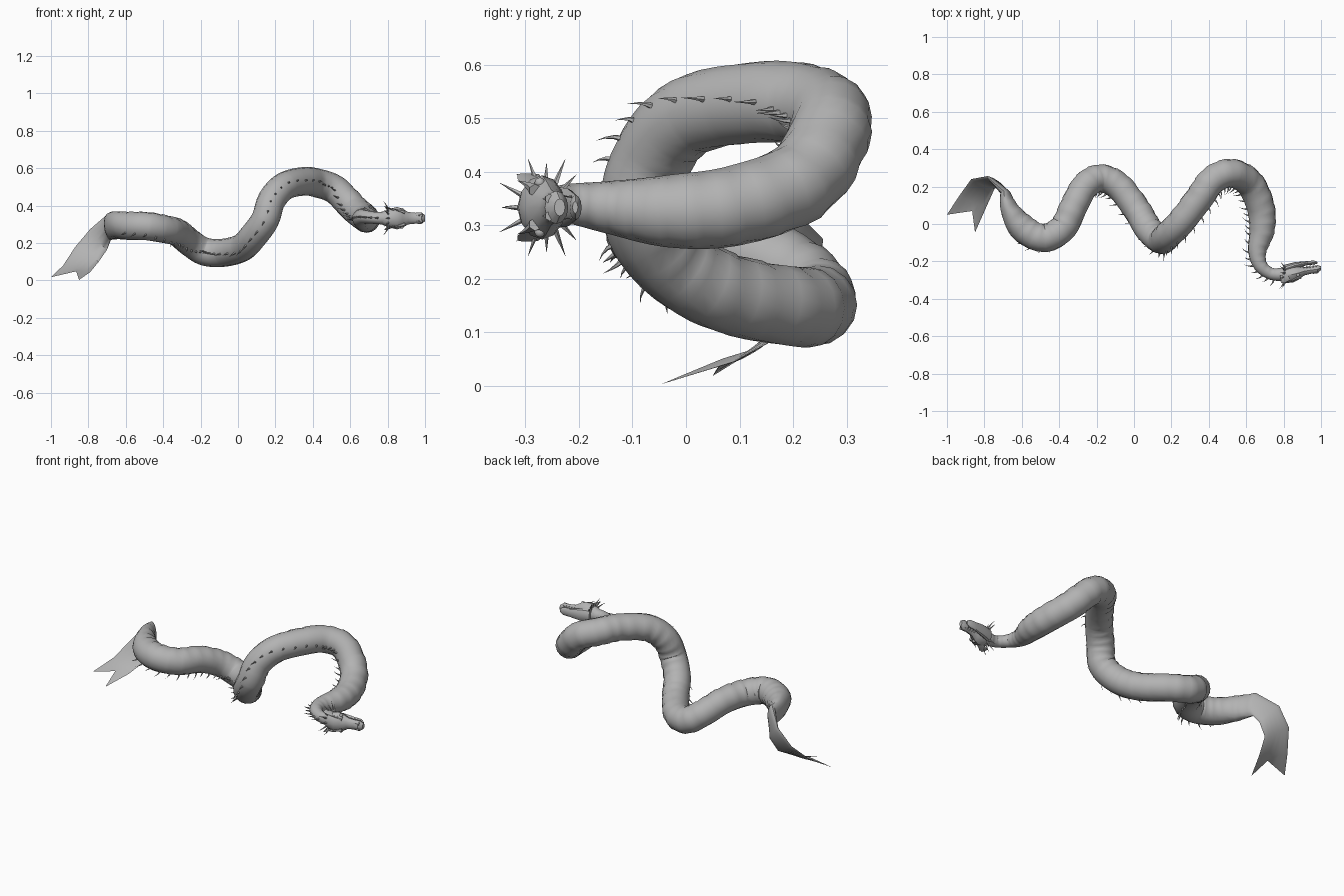
import bpy, bmesh, math
from mathutils import Vector as V

default_cube = bpy.data.objects.get("Cube")
if default_cube:
    bpy.data.objects.remove(default_cube)

# Single stone grey colour
grey = bpy.data.materials.new("stone_grey")
grey.use_nodes = True
colour = (0.45, 0.45, 0.45, 1)
grey.diffuse_color = colour
grey.node_tree.nodes["Principled BSDF"].inputs["Base Color"].default_value = colour


def finish(name, bm, angle=40):
    """Turn a bmesh into a named, shaded object."""
    bmesh.ops.recalc_face_normals(bm, faces=bm.faces)
    mesh = bpy.data.meshes.new(name)
    bm.to_mesh(mesh)
    bm.free()
    obj = bpy.data.objects.new(name, mesh)
    bpy.context.collection.objects.link(obj)
    mesh.materials.append(grey)
    bpy.ops.object.select_all(action="DESELECT")
    obj.select_set(True)
    bpy.context.view_layer.objects.active = obj
    bpy.ops.object.shade_smooth_by_angle(angle=math.radians(angle))


def ring(centre, up, side, sides=8, belly=1.0):
    """Oval section; belly scales the part that faces away from up."""
    points = []
    for i in range(sides):
        a = math.tau * i / sides
        scale = belly if math.cos(a) < -0.3 else 1
        points.append(centre + (up * math.cos(a) + side * math.sin(a)) * scale)
    return points


def build(name, tubes, angle=40, cap_start=True):
    """Skin one or more tubes, each a list of sections, into one object."""
    bm = bmesh.new()
    for rings in tubes:
        rows = [[bm.verts.new(p) for p in r] for r in rings]
        n = len(rows[0])
        for a, b in zip(rows, rows[1:]):
            for i in range(n):
                j = (i + 1) % n
                bm.faces.new((a[i], a[j], b[j], b[i]))
        if cap_start:
            bm.faces.new(rows[0])
        bm.faces.new(rows[-1])
    finish(name, bm, angle)


def spike(base, direction, lean, length, radius, sides=5):
    """Thorn that starts along direction and bends towards lean."""
    u = direction.cross(lean).normalized()
    w = direction.cross(u).normalized()
    rings = []
    for t in (0, 0.35, 0.7, 1):
        r = radius * (1.03 - t)
        centre = base + (direction * t + lean * t * t * 0.6) * length
        rings.append(ring(centre, u * r, w * r, sides))
    return rings


# Spine of the body from tail to head: x, y, z, radius
PATH = [
    (-.69, .17, .285, .07), (-.66, .07, .295, .075), (-.585, -.03, .293, .076),
    (-.48, -.075, .29, .076), (-.38, -.02, .272, .075), (-.32, .1, .255, .074),
    (-.26, .205, .205, .074), (-.18, .245, .155, .075), (-.08, .2, .148, .075),
    (.02, .07, .175, .075), (.08, -.03, .235, .075), (.145, -.085, .325, .075),
    (.18, -.06, .43, .075), (.25, .01, .505, .075), (.35, .14, .53, .076),
    (.42, .235, .522, .077), (.52, .272, .485, .077), (.62, .218, .385, .077),
    (.678, .09, .336, .075), (.685, -.03, .326, .068), (.66, -.14, .333, .05),
    (.675, -.22, .34, .037), (.73, -.265, .335, .032), (.79, -.27, .333, .036)]
LAST = len(PATH) - 1
NECK = LAST - 4


def along(u):
    """Smooth point on the path (Catmull-Rom), with radius as fourth value."""
    i = min(int(u), LAST - 1)
    t = u - i
    a, b, c, d = (V(PATH[max(0, min(LAST, k))]) for k in range(i - 1, i + 3))
    return b + (c - a) * t / 2 + (a - b * 2.5 + c * 2 - d / 2) * t**2 \
        + (b * 1.5 - a / 2 - c * 1.5 + d / 2) * t**3


def bump(u, centre, width):
    return max(0, 1 - abs(u - centre) / width)


def frame(u):
    """Centre, radius, forward, back and side directions."""
    p = along(u)
    ahead, behind = along(min(u + .05, LAST)), along(max(u - .05, 0))
    forward = (ahead - behind).to_3d().normalized()
    # The back rolls under near the tail and outwards at the neck
    hint = V((-3 * bump(u, NECK, 3) - bump(u, 0, 1), -1, -1.2 * bump(u, 4, 3)))
    back = (hint - forward * hint.dot(forward)).normalized()
    return p.to_3d(), p.w, forward, back, forward.cross(back)


# Forked tail fin, from its tips up to the body: two edges and a thickness
LEFT = [(-1, .05, .018), (-.935, .15, .08), (-.87, .24, .18), (-.79, .255, .275)]
RIGHT = [(-.85, -.045, .003), (-.79, .09, .045), (-.745, .19, .1), (-.70, .2, .165)]
THICK = (.001, .004, .007, .012)
NOTCH = V((-.865, .07, .05))
middles = [(V(a) + V(b)) / 2 for a, b in zip(LEFT, RIGHT)] + [V(PATH[0][:3])]
rings = []
for i, thick in enumerate(THICK):
    side = (V(RIGHT[i]) - V(LEFT[i])) / 2
    up = side.cross(middles[i + 1] - middles[i]).normalized()
    section = ring(middles[i], up * thick, side, 16)
    if i == 0:
        section = [q + (NOTCH - middles[0]) * (1 - abs(math.sin(math.tau * k / 16)))
                   for k, q in enumerate(section)]
    rings.append(section)

# Body with stepped belly plates, growing out of the flat tail
for k in range(LAST * 2):
    for offset, belly in ((0, .96), (.09, 1.01), (.28, 1)):
        u = k / 2 + offset
        p, r, f, n, s = frame(u)
        flat = min(1, .35 + u * .35)
        rings.append(ring(p, n * r * flat, s * r, 16, belly))
p, r, f, n, s = frame(LAST)
rings.append(ring(p, n * r, s * r, 16))
build("body_and_tail_fin", [rings], 45, cap_start=False)

# Row of thorns along the back
thorns = []
count = 56
for k in range(count):
    u = 2.2 + (LAST - 2.9) * k / (count - 1)
    p, r, f, n, s = frame(u)
    size = .04 if k % 2 else .03
    thorns.append(spike(p + n * r * .95, n, -f, size, .006))
build("back_thorns", thorns)

# Head: the crown faces -y, so the two cheeks are mirrored across MID
MID = .333


def head_part(name, sections):
    """Loft sections of x, y, half width, half height."""
    build(name, [[ring(V((x, y, MID)), V((0, -h, 0)), V((0, 0, w)), 12)
                  for x, y, w, h in sections]], 35)


head_part("skull", [
    (.77, -.27, .034, .032), (.81, -.273, .05, .042), (.85, -.269, .06, .044),
    (.88, -.262, .051, .036), (.91, -.252, .033, .023), (.95, -.246, .029, .019),
    (.98, -.242, .031, .022), (1, -.236, .016, .01)])
head_part("lower_jaw", [
    (.80, -.243, .038, .024), (.86, -.222, .036, .018), (.92, -.21, .026, .011),
    (.96, -.206, .023, .011), (.98, -.207, .011, .005)])

teeth, horns, frills, brows = [], [], [], []
eyes = bmesh.new()
for side in (1, -1):
    out = V((0, 0, side))
    # Teeth on both jaws
    for k in range(6):
        x = .89 + k * .017
        teeth.append(spike(V((x, -.236, MID + side * .021)), V((0, 1, 0)),
                           V((-.3, 0, 0)), .016, .004, 4))
        teeth.append(spike(V((x - .012, -.213, MID + side * .02)), V((0, -1, 0)),
                           V((-.3, 0, 0)), .013, .003, 4))
    # Fan of spikes around the back of the head
    for k in range(6):
        a = math.radians(28 + k * 21)
        d = V((-.2, -math.cos(a), side * math.sin(a)))
        base = V((.815, -.262, MID)) + d * .036
        horns.append(spike(base, d, V((-.5, 0, 0)), .062 - .014 * (k % 2), .007))
    # Ear frills
    root = V((.845, -.285, MID + side * .04))
    tip = V((.785, -.295, MID + side * .062))
    frills.append([ring(root, V((.008, .014, 0)), out * .004, 6),
                   ring(root.lerp(tip, .6), V((.004, .024, 0)), out * .004, 6),
                   ring(tip, V((-.004, .02, 0)), out * .002, 6)])
    # Brows, nostrils and eyes
    brows.append(spike(V((.89, -.282, MID + side * .032)), V((-1, -.3, side * .3)),
                       V((0, -.4, 0)), .06, .012, 6))
    brows.append(spike(V((.985, -.255, MID + side * .016)), V((-1, -.2, 0)),
                       V((0, -.4, 0)), .03, .009, 6))
    ball = bmesh.ops.create_uvsphere(eyes, u_segments=10, v_segments=6, radius=.01)
    bmesh.ops.translate(eyes, verts=ball["verts"],
                        vec=V((.877, -.273, MID + side * .046)))
horns.append(spike(V((.81, -.305, MID)), V((-.3, -1, 0)), V((-.4, 0, 0)), .04, .007))
build("teeth", teeth)
build("head_spikes", horns)
build("ear_frills", frills)
build("brow_ridges", brows)
finish("eyes", eyes)
